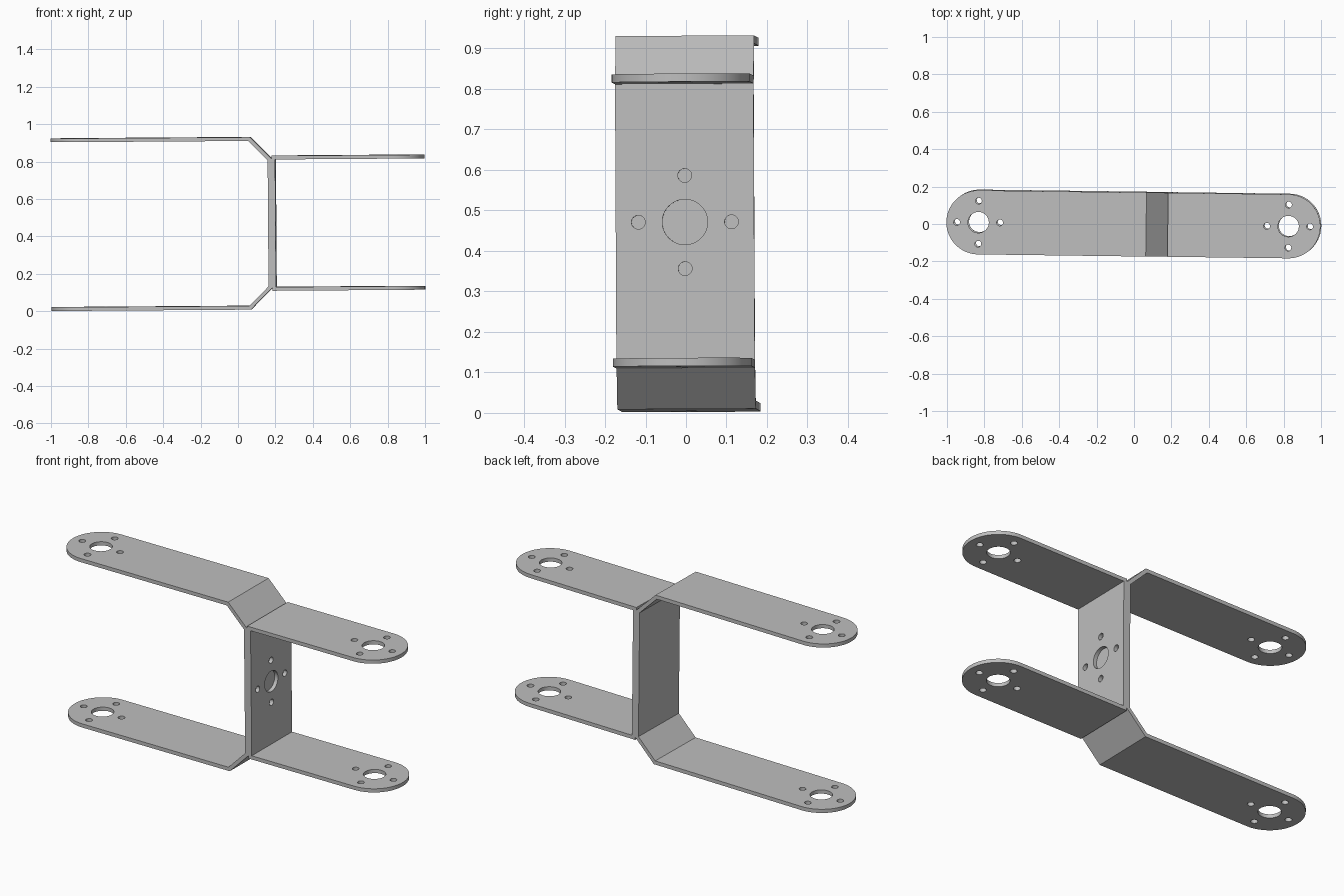
import bpy, bmesh, math
from mathutils import Matrix

cube = bpy.data.objects.get("Cube")
if cube:
    bpy.data.objects.remove(cube, do_unlink=True)

THICK, HALF_W = 0.02, 0.171
HOLE_R, BOLT_R, BOLT_RING = 0.056, 0.017, 0.115
PLACE = (Matrix.Translation((0, 0, 0.47)) @ Matrix.Rotation(-0.013, 4, 'Z')
         @ Matrix.Rotation(-0.007, 4, 'Y') @ Matrix.Rotation(0.005, 4, 'X'))

steel = bpy.data.materials.new("grey_metal")
steel.use_nodes = True
steel.diffuse_color = (0.52, 0.52, 0.52, 1)
steel.node_tree.nodes["Principled BSDF"].inputs["Base Color"].default_value = (0.52, 0.52, 0.52, 1)


def to_object(bm, name):
    bmesh.ops.recalc_face_normals(bm, faces=bm.faces)
    mesh = bpy.data.meshes.new(name)
    bm.to_mesh(mesh)
    bm.free()
    obj = bpy.data.objects.new(name, mesh)
    bpy.context.collection.objects.link(obj)
    return obj


def prism(points, direction, name):
    """Extrude a closed outline along a direction."""
    bm = bmesh.new()
    face = bm.faces.new([bm.verts.new(p) for p in points])
    new = bmesh.ops.extrude_face_region(bm, geom=[face])["geom"]
    bmesh.ops.translate(bm, vec=direction,
                        verts=[v for v in new if isinstance(v, bmesh.types.BMVert)])
    return to_object(bm, name)


def ribbon(outer, inner, name):
    """Bent sheet, mirrored top to bottom, from its upper half profile."""
    loop = outer + [(x, -z) for x, z in reversed(outer)]
    back = inner + [(x, -z) for x, z in reversed(inner)]
    outline = loop + back[::-1]
    return prism([(x, -0.2, z) for x, z in outline], (0, 0.4, 0), name)


def rounded_outline(centre, side, root):
    """Plan shape with one semicircular end."""
    pts = [(root, -side * HALF_W, -1)]
    for i in range(41):
        a = -math.pi / 2 + math.pi * i / 40
        pts.append((centre + side * HALF_W * math.cos(a), side * HALF_W * math.sin(a), -1))
    pts.append((root, side * HALF_W, -1))
    return prism(pts, (0, 0, 2), "outline_cutter")


def hole_pattern(matrix, depth):
    """A large hole ringed by four bolt holes."""
    bm = bmesh.new()
    spots = [(0, 0, HOLE_R)]
    for i in range(4):
        a = i * math.pi / 2
        spots.append((BOLT_RING * math.cos(a), BOLT_RING * math.sin(a), BOLT_R))
    for x, y, r in spots:
        bmesh.ops.create_cone(bm, cap_ends=True, segments=40 if r == HOLE_R else 24,
                              radius1=r, radius2=r, depth=depth,
                              matrix=matrix @ Matrix.Translation((x, y, 0)))
    return to_object(bm, "hole_cutter")


def finish(obj, cuts):
    """Apply the cuts, remove the cutters, then shade and place the part."""
    for op, cutter in cuts:
        cutter.hide_render = True
        mod = obj.modifiers.new(op, 'BOOLEAN')
        mod.operation, mod.object, mod.solver = op, cutter, 'EXACT'
    deps = bpy.context.evaluated_depsgraph_get()
    mesh = bpy.data.meshes.new_from_object(obj.evaluated_get(deps))
    obj.modifiers.clear()
    obj.data = mesh
    for _, cutter in cuts:
        bpy.data.objects.remove(cutter, do_unlink=True)
    mesh.materials.clear()
    mesh.materials.append(steel)
    obj.matrix_world = PLACE
    bpy.ops.object.select_all(action='DESELECT')
    obj.select_set(True)
    bpy.context.view_layer.objects.active = obj
    bpy.ops.object.shade_smooth_by_angle(angle=math.radians(30))


# Wide bracket with chamfered corners, opening to the right
bend = THICK * math.tan(math.pi / 8)
web, top, chamfer = 0.183, 0.461, 0.115
wide = ribbon([(-1.1, top), (web - chamfer, top), (web, top - chamfer)],
              [(-1.1, top - THICK), (web - chamfer - bend, top - THICK),
               (web - THICK, top - chamfer - bend)], "wide_bracket")
finish(wide, [('INTERSECT', rounded_outline(-0.829, -1, 0.5)),
              ('DIFFERENCE', hole_pattern(Matrix.Translation((-0.829, 0, 0)), 2))])

# Narrow square bracket opening to the left, with a drilled web
top = 0.361
narrow = ribbon([(1.1, top), (web, top)],
                [(1.1, top - THICK), (web + THICK, top - THICK)], "narrow_bracket")
web_holes = Matrix.Translation((web, 0, 0)) @ Matrix.Rotation(math.pi / 2, 4, 'Y')
finish(narrow, [('INTERSECT', rounded_outline(0.828, 1, 0)),
                ('DIFFERENCE', hole_pattern(Matrix.Translation((0.828, 0, 0)), 2)),
                ('DIFFERENCE', hole_pattern(web_holes, 0.1))])
